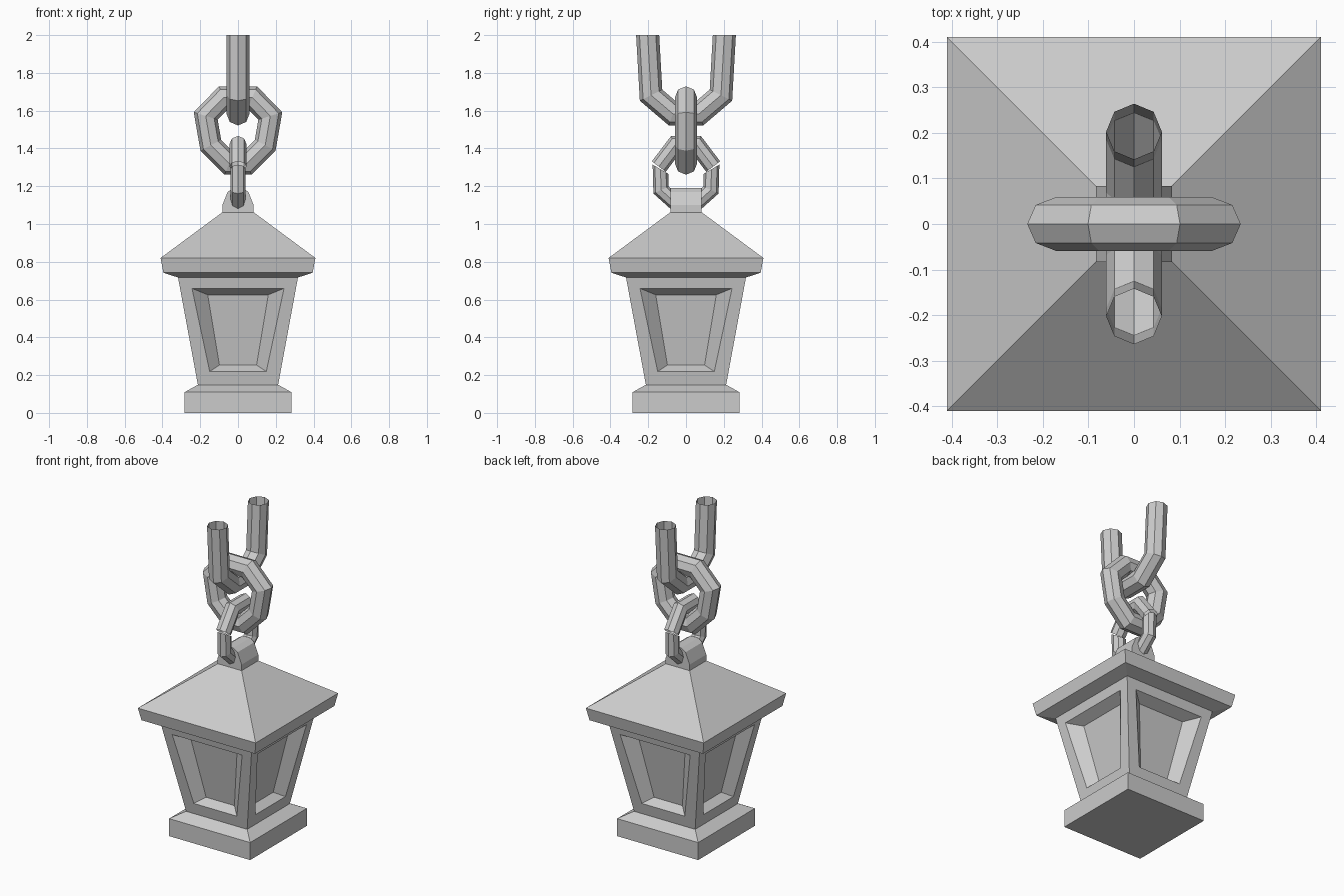
import bpy, bmesh, math
from mathutils import Vector

old = bpy.data.objects.get("Cube")
if old:
    bpy.data.objects.remove(old, do_unlink=True)

grey = bpy.data.materials.new("stone_grey")
grey.use_nodes = True
grey.diffuse_color = (0.6, 0.6, 0.6, 1)
grey.node_tree.nodes["Principled BSDF"].inputs["Base Color"].default_value = (0.6, 0.6, 0.6, 1)


def finish(bm, name):
    bmesh.ops.recalc_face_normals(bm, faces=bm.faces)
    mesh = bpy.data.meshes.new(name)
    bm.to_mesh(mesh)
    bm.free()
    mesh.materials.append(grey)
    obj = bpy.data.objects.new(name, mesh)
    bpy.context.collection.objects.link(obj)


def bridge(bm, a, b):
    n = len(a)
    return [bm.faces.new((a[i], a[(i + 1) % n], b[(i + 1) % n], b[i])) for i in range(n)]


def square_loft(profile):
    """Stack of square rings given as (half width, height), closed at both ends."""
    bm = bmesh.new()
    corners = ((-1, -1), (1, -1), (1, 1), (-1, 1))
    rings = [[bm.verts.new((x * h, y * h, z)) for x, y in corners] for h, z in profile]
    walls = [bridge(bm, a, b) for a, b in zip(rings, rings[1:])]
    bm.faces.new(rings[0])
    bm.faces.new(rings[-1])
    bmesh.ops.recalc_face_normals(bm, faces=bm.faces)
    return bm, walls


def chain_tube(name, half_path, radius, plane, closed=False, cut=None):
    """Eight-sided mitred tube; the path is mirrored across the vertical axis."""
    axis = Vector((1, 0, 0)) if plane == "xz" else Vector((0, 1, 0))
    side = Vector((0, 1, 0)) if plane == "xz" else Vector((1, 0, 0))
    flat = half_path + [(-u, z) for u, z in reversed(half_path)]
    pts = [axis * u + Vector((0, 0, z)) for u, z in flat]
    n = len(pts)
    bm = bmesh.new()
    rings = []
    for i, p in enumerate(pts):
        start, end = i == 0 and not closed, i == n - 1 and not closed
        d_out = (pts[(i + 1) % n] - p).normalized()
        d_in = (p - pts[i - 1]).normalized()
        if start:
            d_in = d_out
        if end:
            d_out = d_in
        mitre = (d_in + d_out).normalized()
        if cut and (start or end):
            mitre = (axis * cut[0] + Vector((0, 0, cut[1] if start else -cut[1]))).normalized()
        across = mitre.cross(side).normalized()
        # widen the ring so that the tube keeps its thickness round the bend
        stretch = radius / abs(mitre.dot(d_in))
        angles = [math.tau * k / 8 for k in range(8)]
        rings.append([bm.verts.new(p + across * math.cos(a) * stretch + side * math.sin(a) * radius)
                      for a in angles])
    for a, b in zip(rings, rings[1:]):
        bridge(bm, a, b)
    if closed:
        bridge(bm, rings[-1], rings[0])
    finish(bm, name)


# Plinth
bm, _ = square_loft([(0.282, 0), (0.282, 0.11), (0.214, 0.148)])
finish(bm, "plinth")

# Flared lantern body with a recessed splayed window on each side
bm, walls = square_loft([(0.212, 0.146), (0.318, 0.72)])
windows = walls[0]
bmesh.ops.inset_individual(bm, faces=windows, thickness=0.097)
bmesh.ops.inset_individual(bm, faces=windows, thickness=0.001)
for f in windows:
    middle = f.calc_center_median().z
    faces_x = abs(f.normal.x) > 0.5
    for v in f.verts:
        v.co.x *= 0.78 if faces_x else 0.66
        v.co.y *= 0.66 if faces_x else 0.78
        v.co.z = middle + (v.co.z - middle) * 0.85
finish(bm, "lantern_body")

# Hipped roof with a sloping eave
bm, _ = square_loft([(0.318, 0.717), (0.395, 0.742), (0.41, 0.82), (0.083, 1.062)])
finish(bm, "roof")

# Rounded hanger block on the roof
half = [(0.083, 1.055), (0.083, 1.1), (0.055, 1.17), (0.025, 1.19)]
outline = half + [(-x, z) for x, z in reversed(half)]
bm = bmesh.new()
ends = [[bm.verts.new((x, y, z)) for x, z in outline] for y in (-0.083, 0.083)]
bridge(bm, *ends)
for ring in ends:
    bm.faces.new(ring)
finish(bm, "hanger_block")

# Lower link, split into two halves
chain_tube("lower_link_bottom", [(-0.135, 1.29), (-0.132, 1.18), (-0.065, 1.12)],
           0.041, "yz", cut=(-0.5, -0.85))
chain_tube("lower_link_top", [(-0.144, 1.304), (-0.056, 1.42)], 0.046, "yz")

# Middle link
chain_tube("middle_link", [(-0.047, 1.32), (-0.144, 1.417), (-0.171, 1.572), (-0.076, 1.67)],
           0.059, "xz", closed=True)

# Upper link, open at the top
chain_tube("upper_link", [(-0.203, 2.0), (-0.185, 1.682), (-0.069, 1.583)],
           0.061, "yz", cut=(0, -1))
